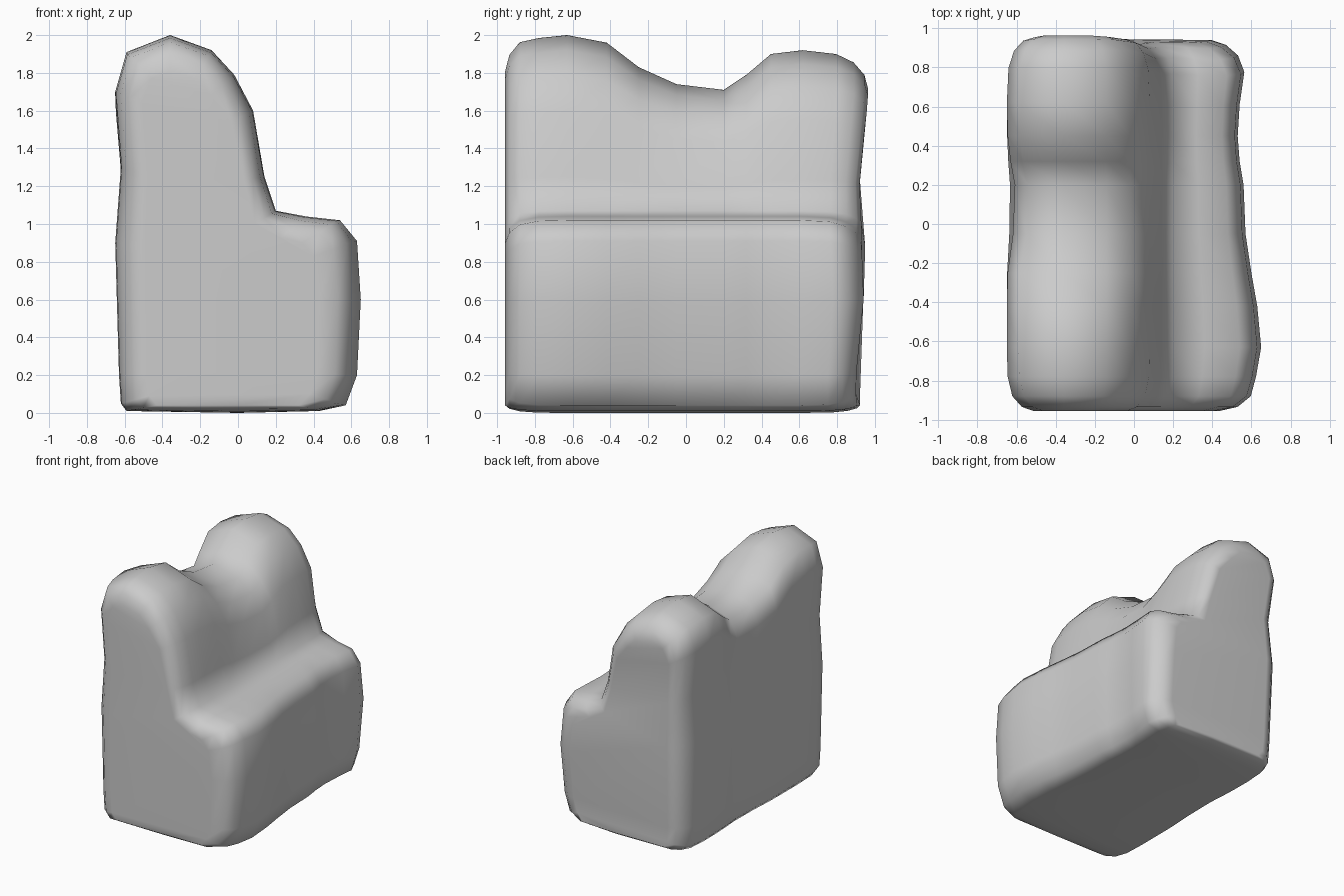
import bpy
import bmesh
import math

# Side profile: full outline (x, z) paired with the smaller outline of the end faces
PROFILE = [
    (-0.59, 0.01, -0.43, 0.04), (0.00, 0.00, 0.00, 0.04), (0.43, 0.01, 0.32, 0.04),
    (0.57, 0.04, 0.38, 0.10), (0.63, 0.20, 0.42, 0.21), (0.65, 0.60, 0.43, 0.60),
    (0.63, 0.91, 0.40, 0.83), (0.54, 1.02, 0.34, 0.90), (0.36, 1.04, 0.23, 0.93),
    (0.20, 1.07, 0.09, 1.00), (0.14, 1.25, 0.03, 1.23), (0.08, 1.60, -0.04, 1.54),
    (-0.02, 1.79, -0.14, 1.68), (-0.14, 1.92, -0.22, 1.77), (-0.36, 2.00, -0.36, 1.81),
    (-0.59, 1.91, -0.46, 1.77), (-0.65, 1.70, -0.51, 1.64), (-0.62, 1.30, -0.48, 1.25),
    (-0.65, 0.90, -0.49, 0.88), (-0.63, 0.20, -0.48, 0.21), (-0.62, 0.05, -0.47, 0.09),
]
# Stations along y: position, blend to end outline, back height, seat front x
STATIONS = [
    (-0.957, 1.0, 2.00, 0.65), (-0.935, 0.55, 2.00, 0.65), (-0.88, 0.20, 2.00, 0.64),
    (-0.78, 0.03, 1.99, 0.63), (-0.63, 0.0, 2.00, 0.65), (-0.42, 0.0, 1.96, 0.63),
    (-0.25, 0.0, 1.83, 0.60), (-0.05, 0.0, 1.74, 0.57), (0.20, 0.0, 1.71, 0.56),
    (0.32, 0.0, 1.79, 0.54), (0.45, 0.0, 1.90, 0.53), (0.62, 0.0, 1.92, 0.54),
    (0.80, 0.06, 1.91, 0.575), (0.89, 0.26, 1.90, 0.58), (0.945, 0.60, 1.89, 0.58),
    (0.965, 1.0, 1.88, 0.58),
]
# End wall faces, as profile point numbers joined across the wall
WALL = [(20, 0, 1, 2, 3), (19, 20, 3, 4), (18, 19, 4, 5), (18, 5, 6), (18, 6, 7, 8, 9),
        (17, 18, 9, 10), (16, 17, 10, 11), (15, 16, 11, 12), (15, 12, 13, 14)]


def section_point(p, y, t, top, front):
    x = p[0] + (p[2] - p[0]) * t
    z = p[1] + (p[3] - p[1]) * t
    if x > 0.2:
        x = 0.2 + (x - 0.2) * (front - 0.2) / 0.45
    if x < -0.4:
        # Shallow hollow in the rear, deeper near the dip of the top edge
        x += (0.02 + 0.06 * max(0, z - 1.2)) * math.exp(-((y - 0.1) / 0.22) ** 2)
    if z > 1.07:
        z = 1.07 + (z - 1.07) * (top - 1.07) / 0.93
    # Soft waviness of the far end wall
    w = min(max((y - 0.5) / 0.45, 0), 1)
    y -= w * 0.022 * (1 - math.cos(2 * math.pi * (z - 0.65) / 1.1))
    y -= w * 0.03 * max(x, 0) / 0.5
    return (x, y, z)


# Lofted soft chair body
bm = bmesh.new()
rings = [[bm.verts.new(section_point(p, *s)) for p in PROFILE] for s in STATIONS]
n = len(PROFILE)
for a, b in zip(rings, rings[1:]):
    for i in range(n):
        j = (i + 1) % n
        bm.faces.new((a[i], a[j], b[j], b[i]))
for ring in (rings[0], rings[-1]):
    for face in WALL:
        bm.faces.new([ring[i] for i in face])
bmesh.ops.recalc_face_normals(bm, faces=bm.faces[:])
for f in bm.faces:
    f.smooth = True

mesh = bpy.data.meshes.new("chair_body")
bm.to_mesh(mesh)
bm.free()
body = bpy.data.objects.new("chair_body", mesh)
bpy.context.collection.objects.link(body)
# Keep the flat walls evenly shaded
body.modifiers.new("even_shading", 'WEIGHTED_NORMAL')
